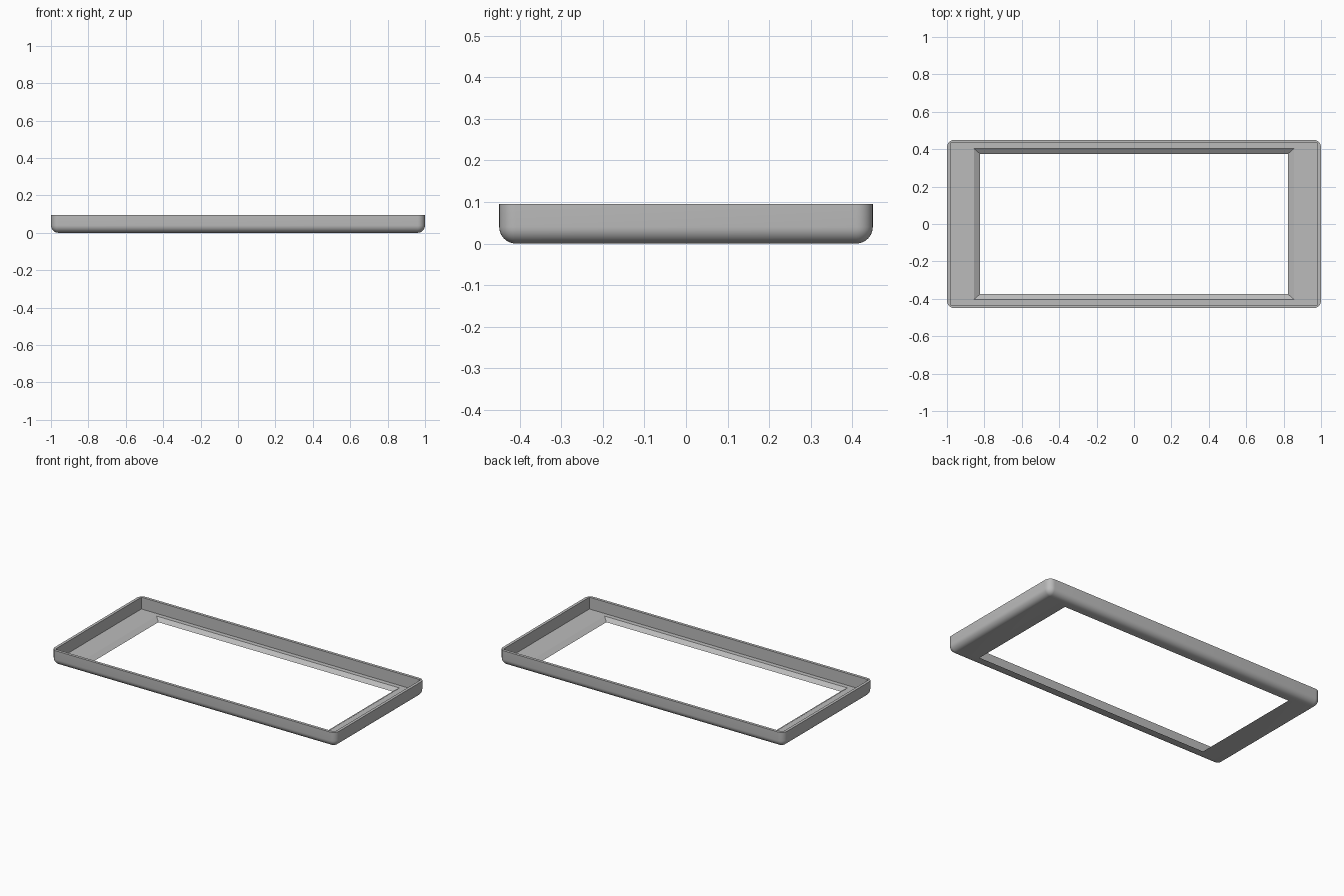
import bpy, bmesh
from math import sin, cos, pi

if "Cube" in bpy.data.objects:
    bpy.data.objects.remove(bpy.data.objects["Cube"], do_unlink=True)

HALF_X, HALF_Y, HEIGHT = 1.0, 0.45, 0.095
RADIUS, WALL, FLOOR = 0.04, 0.018, 0.02
STEPS = 8

grey = bpy.data.materials.new("plain grey")
grey.use_nodes = True
colour = (0.5, 0.5, 0.5, 1)
grey.diffuse_color = colour
grey.node_tree.nodes["Principled BSDF"].inputs["Base Color"].default_value = colour

bm = bmesh.new()


def ring(hx, hy, z, r=0.0):
    """Rectangle loop with rounded corners; zero radius gives sharp ones."""
    verts = []
    for i, (sx, sy) in enumerate(((1, 1), (-1, 1), (-1, -1), (1, -1))):
        for k in range(STEPS + 1):
            a = (i + k / STEPS) * pi / 2
            verts.append(bm.verts.new((sx * (hx - r) + r * cos(a),
                                       sy * (hy - r) + r * sin(a), z)))
    return verts


# Rounded outer underside and side wall
rings = []
for k in range(STEPS + 1):
    a = k / STEPS * pi / 2
    r = RADIUS * sin(a)
    inset = RADIUS - r
    rings.append(ring(HALF_X - inset, HALF_Y - inset, RADIUS * (1 - cos(a)), r))
rings.append(ring(HALF_X, HALF_Y, HEIGHT, RADIUS))

# Square-cornered recess, floor and sloped window edge
rings.append(ring(HALF_X - WALL, HALF_Y - WALL, HEIGHT))
rings.append(ring(HALF_X - WALL, HALF_Y - WALL, FLOOR))
rings.append(ring(0.855, 0.403, FLOOR))
rings.append(ring(0.823, 0.375, 0))

# Join the loops into one closed frame
for lower, upper in zip(rings, rings[1:] + rings[:1]):
    n = len(lower)
    for i in range(n):
        j = (i + 1) % n
        bm.faces.new((lower[i], lower[j], upper[j], upper[i]))
bmesh.ops.remove_doubles(bm, verts=bm.verts[:], dist=0.0001)
bmesh.ops.recalc_face_normals(bm, faces=bm.faces[:])

mesh = bpy.data.meshes.new("bezel_frame")
bm.to_mesh(mesh)
bm.free()
mesh.materials.append(grey)
frame = bpy.data.objects.new("bezel_frame", mesh)
bpy.context.collection.objects.link(frame)

for other in bpy.context.selected_objects:
    other.select_set(False)
frame.select_set(True)
bpy.context.view_layer.objects.active = frame
bpy.ops.object.shade_smooth_by_angle(angle=pi / 6)
